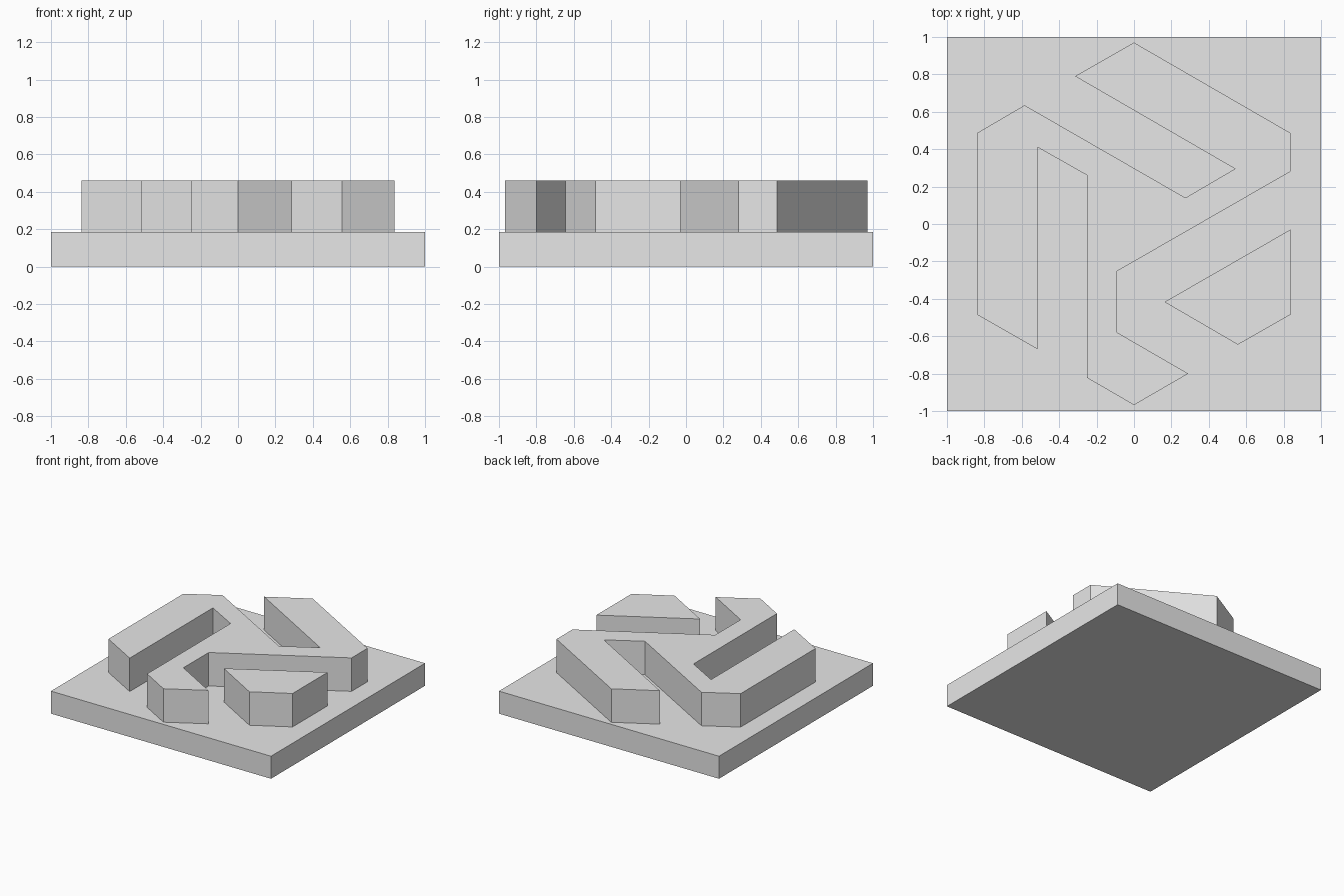
import bpy
import bmesh

cube = bpy.data.objects.get("Cube")
if cube:
    bpy.data.objects.remove(cube, do_unlink=True)

grey = bpy.data.materials.new("light_grey")
grey.use_nodes = True
grey.diffuse_color = (0.8, 0.8, 0.8, 1)
grey.node_tree.nodes["Principled BSDF"].inputs["Base Color"].default_value = (0.8, 0.8, 0.8, 1)

BASE_TOP = 0.185
RELIEF_TOP = 0.46


def extruded(name, outline, bottom, top):
    """Extrude a flat xy outline from bottom to top."""
    bm = bmesh.new()
    face = bm.faces.new([bm.verts.new((x, y, bottom)) for x, y in outline])
    result = bmesh.ops.extrude_face_region(bm, geom=[face])
    moved = [v for v in result["geom"] if isinstance(v, bmesh.types.BMVert)]
    bmesh.ops.translate(bm, verts=moved, vec=(0, 0, top - bottom))
    bmesh.ops.recalc_face_normals(bm, faces=bm.faces)
    mesh = bpy.data.meshes.new(name)
    bm.to_mesh(mesh)
    bm.free()
    mesh.materials.append(grey)
    obj = bpy.data.objects.new(name, mesh)
    bpy.context.collection.objects.link(obj)
    return obj


# Square base plate
extruded("base_plate", [(-1, -1), (1, -1), (1, 1), (-1, 1)], 0, BASE_TOP)

# Folded band with two slots, following a hexagonal outer edge
band = [
    (0, 0.97), (-0.315, 0.79), (0.54, 0.295), (0.275, 0.14),
    (-0.585, 0.635), (-0.838, 0.487), (-0.838, -0.485), (-0.515, -0.67),
    (-0.515, 0.41), (-0.25, 0.26), (-0.25, -0.823), (0, -0.968),
    (0.29, -0.8), (-0.09, -0.58), (-0.09, -0.252), (0.836, 0.28),
    (0.836, 0.487),
]
extruded("raised_band", band, BASE_TOP, RELIEF_TOP)

# Separate corner block
block = [(0.836, -0.03), (0.163, -0.417), (0.555, -0.645), (0.836, -0.485)]
extruded("raised_corner_block", block, BASE_TOP, RELIEF_TOP)
